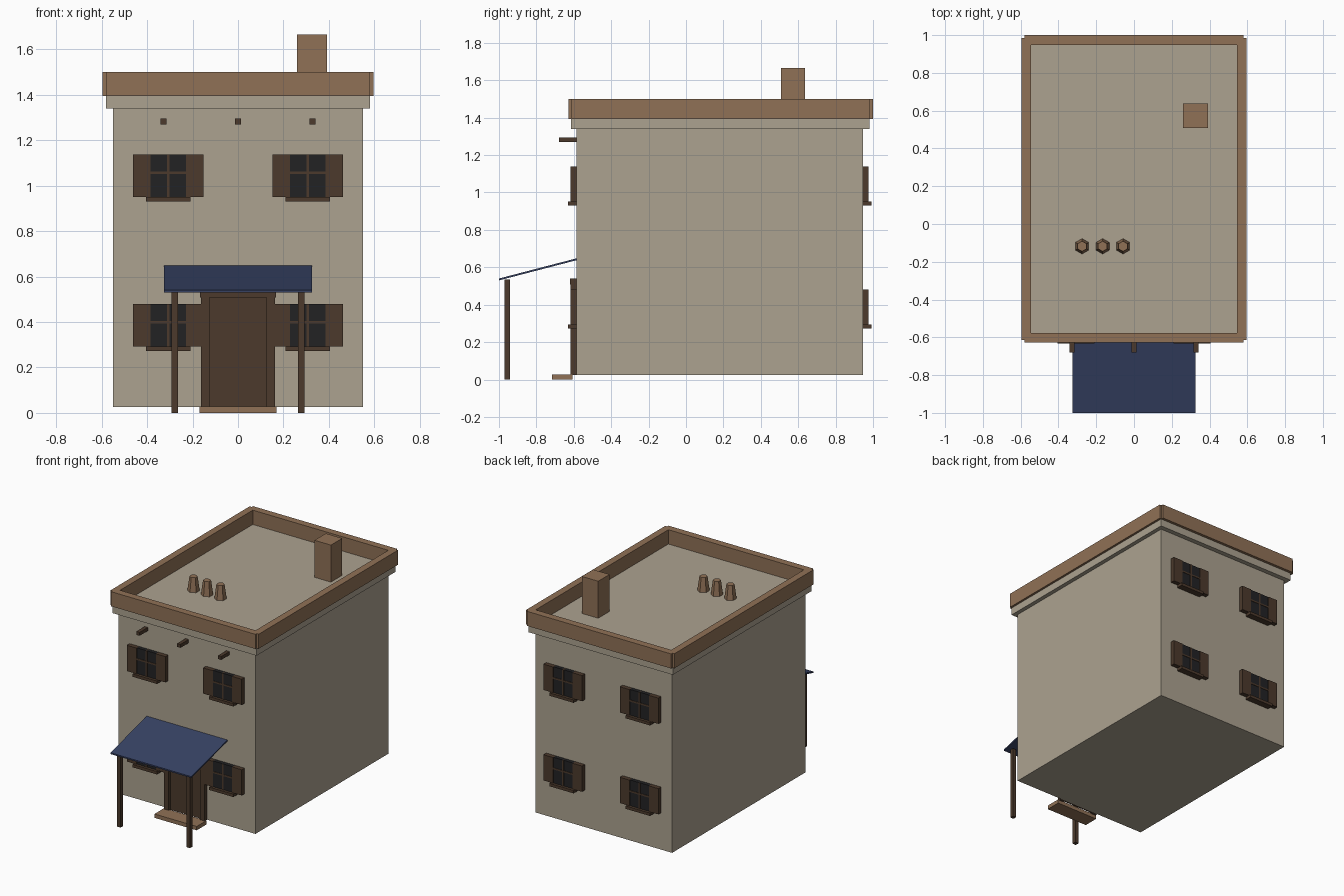
import bpy, bmesh, math

if "Cube" in bpy.data.objects:
    bpy.data.objects.remove(bpy.data.objects["Cube"])


def material(name, rgb):
    m = bpy.data.materials.new(name)
    lin = [((c / 255 + 0.055) / 1.055) ** 2.4 for c in rgb]
    m.diffuse_color = (*lin, 1)
    m.use_nodes = True
    m.node_tree.nodes["Principled BSDF"].inputs["Base Color"].default_value = m.diffuse_color
    return m


PLASTER = material("plaster", (172, 162, 144))
CLAY = material("clay_trim", (144, 113, 86))
WOOD = material("dark_wood", (76, 58, 44))
GLASS = material("dark_glass", (34, 34, 36))
CLOTH = material("blue_awning", (55, 66, 100))


def finish(name, bm, mat):
    me = bpy.data.meshes.new(name)
    bm.to_mesh(me)
    bm.free()
    me.materials.append(mat)
    ob = bpy.data.objects.new(name, me)
    bpy.context.collection.objects.link(ob)
    return ob


def box(name, x, y, z, mat):
    """Box from (min, max) pairs on each axis."""
    bm = bmesh.new()
    bmesh.ops.create_cube(bm, size=1)
    for v in bm.verts:
        v.co = [r[0] if c < 0 else r[1] for c, r in zip(v.co, (x, y, z))]
    return finish(name, bm, mat)


FRONT, BACK = -0.585, 0.945

# House body and cornice
box("house_body", (-0.55, 0.55), (FRONT, BACK), (0.025, 1.34), PLASTER)
box("cornice", (-0.58, 0.58), (-0.615, 0.98), (1.34, 1.396), PLASTER)

# Parapet around the flat roof
for s, side in ((-1, "left"), (1, "right")):
    box("parapet_" + side, sorted((s * 0.545, s * 0.596)), (-0.613, 0.985), (1.394, 1.5), CLAY)
box("parapet_front", (-0.58, 0.58), (-0.628, -0.576), (1.394, 1.5), CLAY)
box("parapet_back", (-0.58, 0.58), (0.948, 1.0), (1.394, 1.5), CLAY)

# Chimney and tapered six-sided roof pots
box("chimney", (0.26, 0.392), (0.507, 0.637), (1.39, 1.665), CLAY)
for i, x in enumerate((-0.275, -0.166, -0.058)):
    bm = bmesh.new()
    bmesh.ops.create_cone(bm, cap_ends=True, segments=6, radius1=0.041, radius2=0.027, depth=0.105)
    pot = finish(f"roof_pot_{i}", bm, CLAY)
    pot.location = (x, -0.118, 1.447)
    if abs(pot.data.vertices[0].co.x) > 0.001:
        pot.rotation_euler.z = math.pi / 6


# Shuttered windows on the front and back walls
def window(tag, cx, wall, out, z0):
    z1 = z0 + 0.187

    def part(name, x0, x1, depth, za, zb, mat):
        box(f"{name}_{tag}", (cx + x0, cx + x1), sorted((wall, wall + out * depth)), (za, zb), mat)

    part("window_glass", -0.078, 0.078, 0.027, z0, z1, GLASS)
    part("window_bar_upright", -0.006, 0.006, 0.03, z0, z1, WOOD)
    part("window_bar_cross", -0.078, 0.078, 0.03, z0 + 0.1, z0 + 0.112, WOOD)
    part("shutter_left", -0.155, -0.078, 0.032, z0, z1, WOOD)
    part("shutter_right", 0.078, 0.155, 0.032, z0, z1, WOOD)
    part("window_sill", -0.098, 0.098, 0.047, z0 - 0.021, z0, WOOD)


for wall, out, face in ((FRONT, -1, "front"), (BACK, 1, "back")):
    for cx, side in ((-0.307, "left"), (0.307, "right")):
        for z0, floor in ((0.293, "lower"), (0.951, "upper")):
            window(f"{face}_{side}_{floor}", cx, wall, out, z0)

# Roof beam ends
for i, x in enumerate((-0.328, 0, 0.328)):
    box(f"beam_end_{i}", (x - 0.013, x + 0.013), (-0.68, FRONT), (1.27, 1.295), WOOD)

# Door, frame and step
box("door", (-0.13, 0.13), (-0.598, FRONT), (0.025, 0.51), WOOD)
for s, side in ((-1, "left"), (1, "right")):
    box("door_jamb_" + side, sorted((s * 0.126, s * 0.162)), (-0.618, FRONT), (0.025, 0.508), WOOD)
box("door_lintel", (-0.168, 0.168), (-0.621, FRONT), (0.507, 0.54), WOOD)
box("door_step", (-0.17, 0.17), (-0.717, -0.606), (0, 0.028), CLAY)

# Sloped awning on two posts
awning = box("awning", (-0.325, 0.325), (-1.0, FRONT), (0.53, 0.54), CLOTH)
for v in awning.data.vertices:
    if v.co.y > -0.8:
        v.co.z += 0.108
for s, side in ((-1, "left"), (1, "right")):
    box("awning_post_" + side, sorted((s * 0.265, s * 0.293)), (-0.97, -0.942), (0, 0.535), WOOD)
